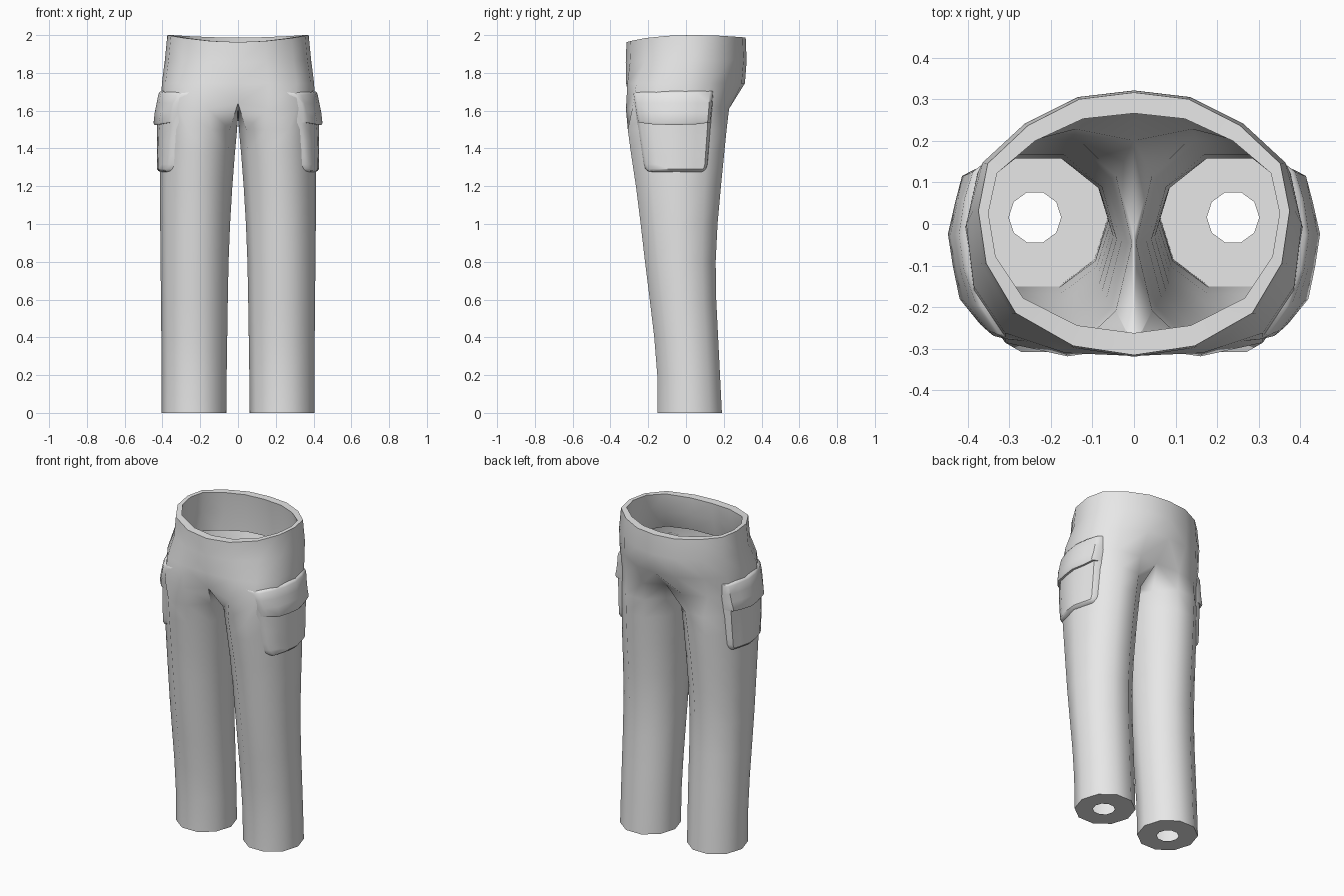
import bpy, bmesh, math
from mathutils import Vector
from mathutils.bvhtree import BVHTree

if "Cube" in bpy.data.objects:
    bpy.data.objects.remove(bpy.data.objects["Cube"])

cloth = bpy.data.materials.new("grey_cloth")
cloth.diffuse_color = (0.8, 0.8, 0.8, 1)
cloth.use_nodes = True
cloth.node_tree.nodes["Principled BSDF"].inputs["Base Color"].default_value = cloth.diffuse_color


def finish(bm, name, angle):
    """Turn a right-hand half into a mirrored, smooth-shaded object."""
    me = bpy.data.meshes.new(name)
    bm.to_mesh(me)
    bm.free()
    me.materials.append(cloth)
    ob = bpy.data.objects.new(name, me)
    bpy.context.collection.objects.link(ob)
    bpy.ops.object.select_all(action='DESELECT')
    ob.select_set(True)
    bpy.context.view_layer.objects.active = ob
    bpy.ops.object.shade_smooth_by_angle(angle=math.radians(angle))
    mir = ob.modifiers.new("mirror", 'MIRROR')
    mir.use_clip = True
    mir.merge_threshold = 0.0005
    # mirror before the smoothing so the centre seam is smooth as well
    ob.modifiers.move(len(ob.modifiers) - 1, 0)
    return ob


def bridge(bm, a, b, closed):
    n = len(a)
    for i in range(n if closed else n - 1):
        j = (i + 1) % n
        bm.faces.new((a[i], a[j], b[j], b[i]))


def ring(bm, pts):
    return [bm.verts.new(p) for p in pts]


# Ten points round each leg: 0 front inner, 4 outer side, 8 back inner, 9 inner
ANG = [math.radians(216 + 36 * k) for k in range(10)]


def leg_ring(z, x0, x1, y0, y1):
    cx, cy, rx, ry = (x0 + x1) / 2, (y0 + y1) / 2, (x1 - x0) / 2, (y1 - y0) / 1.902
    return [(cx + rx * math.cos(a), cy + ry * math.sin(a), z) for a in ANG]


# ---- trousers: legs
bm = bmesh.new()
LEG = [  # z, inner x, outer x, front y, back y
    (0.0, .062, .405, -.15, .19), (0.2, .06, .405, -.152, .18),
    (0.4, .057, .406, -.168, .17), (0.6, .054, .408, -.192, .16),
    (0.8, .05, .41, -.217, .157), (1.0, .042, .412, -.24, .167),
    (1.2, .03, .414, -.265, .185), (1.38, .016, .412, -.292, .203),
    (1.5, .005, .41, -.308, .215)]
rings = [ring(bm, leg_ring(*r)) for r in LEG]

# crotch loop, whose points 8, 9 and 0 lie on the centre seam
CROTCH = [(0, -.295, 1.64), (.16, -.318, 1.61), (.31, -.285, 1.61), (.385, -.17, 1.62),
          (.408, -.02, 1.62), (.38, .11, 1.62), (.285, .19, 1.62), (.14, .228, 1.61),
          (0, .2, 1.63), (0, -.02, 1.56)]
rings.append(ring(bm, CROTCH))
for a, b in zip(rings, rings[1:]):
    bridge(bm, a, b, True)

# bottom hem faces with a round opening
hole = ring(bm, [(.238 + .063 * math.cos(a), .016 + .063 * math.sin(a), 0) for a in ANG])
bridge(bm, hole, rings[0], True)

# ---- trousers: hips and waist
HIP = [(0, -.317), (.165, -.31), (.31, -.262), (.385, -.15), (.403, 0),
       (.375, .125), (.28, .215), (.14, .295), (0, .312)]
U = [0, .39, .76, .95, 1, .94, .68, .35, 0]
V = [-1, -.93, -.68, -.3, .1, .46, .75, .95, 1]


def waist_ring(z, w, front, back, dip):
    pts = []
    for u, v in zip(U, V):
        drop = dip * (1 - u * u) * (1 if v < 0 else .35)
        pts.append((w * u, -v * front if v < 0 else v * back, z - drop))
    return pts


upper = [rings[-1][:9],
         ring(bm, [(x, y, 1.745) for x, y in HIP]),
         ring(bm, waist_ring(1.87, .387, -.319, .321, .015)),
         ring(bm, waist_ring(2.0, .374, -.315, .316, .037)),
         # rim and inner lining
         ring(bm, waist_ring(2.0, .35, -.262, .266, .037)),
         ring(bm, waist_ring(1.87, .362, -.272, .282, .015)),
         ring(bm, [(x * .97, y * .93, 1.745) for x, y in HIP])]
for a, b in zip(upper, upper[1:]):
    bridge(bm, a, b, False)
bmesh.ops.recalc_face_normals(bm, faces=bm.faces)
tree = BVHTree.FromBMesh(bm)
finish(bm, "trousers", 50)


# ---- cargo pockets, draped over the outer leg
def drape(y, z, off):
    hit = tree.ray_cast(Vector((2, y, z)), Vector((-1, 0, 0)))[0]
    return (hit.x + off, y, z)


def sides(z):
    t = (1.70 - z) / .42
    return -.283 + .063 * t, .146 - .034 * t


def patch(name, rows, cols, off_at, z_at, corner):
    bm = bmesh.new()
    lines = []
    for r, z in enumerate(rows):
        line = []
        for s in cols:
            y0, y1 = sides(z)
            y0, y1 = y0 + corner(r), y1 - corner(r)
            line.append(drape(y0 + (y1 - y0) * s, z_at(z, s, r), off_at(r, s)))
        lines.append(ring(bm, line))
    for a, b in zip(lines, lines[1:]):
        bridge(bm, a, b, False)
    bmesh.ops.recalc_face_normals(bm, faces=bm.faces)
    # face outwards
    if sum(f.normal.x * f.calc_area() for f in bm.faces) < 0:
        bmesh.ops.reverse_faces(bm, faces=bm.faces)
    return finish(bm, name, 35)


COLS = [0, .012, .045, .2, .4, .6, .8, .955, .988, 1]


def edge(s):
    d = min(s, 1 - s)
    return -.006 if d == 0 else (.012 if d < .02 else .022)


# pocket bag with rounded lower corners
BAG = [1.60, 1.52, 1.44, 1.36, 1.315, 1.292, 1.28, 1.274]
patch("pocket_bag", BAG, COLS,
      lambda r, s: min(edge(s), {7: -.006, 6: .012}.get(r, .022)),
      lambda z, s, r: z,
      lambda r: {5: .006, 6: .018, 7: .03}.get(r, 0))

# pocket flap flaring outward, with an underside lip
FLAP = [1.705, 1.70, 1.69, 1.64, 1.59, 1.535, 1.525, 1.527]
FLAP_OFF = [-.006, .01, .018, .025, .033, .041, .036, .012]


def flap_z(z, s, r):
    mid = 1 - abs(2 * s - 1) ** 3
    return z + (.004 * mid - .008 * (1 - s) if r < 3 else .014 * (1 - mid) * (r > 4))


patch("pocket_flap", FLAP, COLS,
      lambda r, s: -.006 if s in (0, 1) else min(FLAP_OFF[r], 9 if .02 < s < .98 else FLAP_OFF[r] * .8),
      flap_z,
      lambda r: 0)
